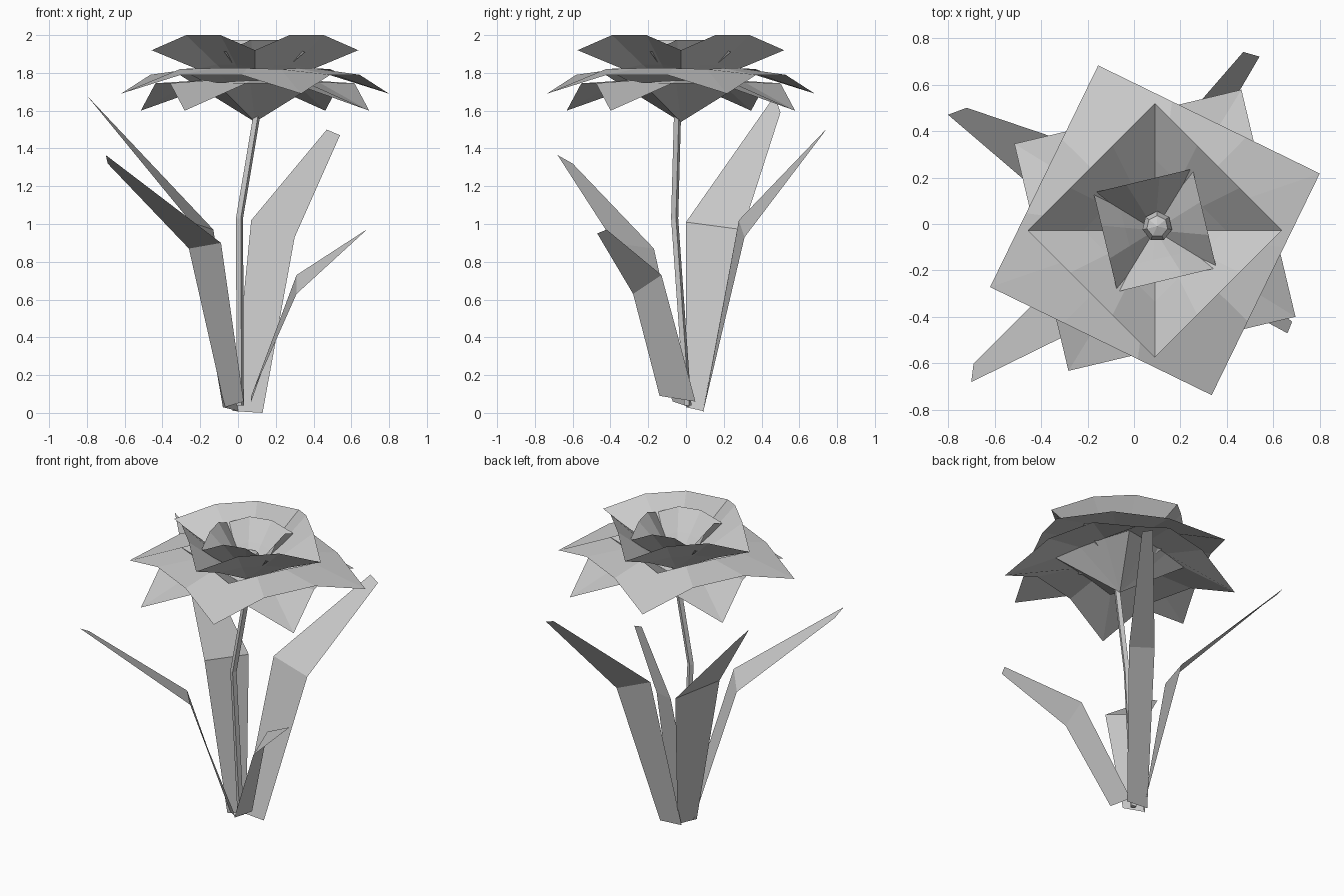
import bpy, bmesh, math
from mathutils import Vector

if "Cube" in bpy.data.objects:
    bpy.data.objects.remove(bpy.data.objects["Cube"])

CX, CY = 0.09, -0.027   # flower axis


def make(name, verts, faces):
    me = bpy.data.meshes.new(name)
    me.from_pydata([tuple(v) for v in verts], [], faces)
    ob = bpy.data.objects.new(name, me)
    bpy.context.collection.objects.link(ob)
    return ob


def petal_layer(name, angle, r, z_centre, z_mid, z_mid_side, z_corner, z_side, mid=0.56):
    """Four cupped petals: a centre point, a mid square and an outer square,
    each square side cut in thirds with its inner points lifted."""
    verts = [Vector((CX, CY, z_centre))]
    for rad, zc, zs in ((r * mid, z_mid, z_mid_side), (r, z_corner, z_side)):
        for k in range(4):
            a, b = (math.radians(angle + 90 * (k + i)) for i in (0, 1))
            p = Vector((CX + rad * math.cos(a), CY + rad * math.sin(a), 0))
            q = Vector((CX + rad * math.cos(b), CY + rad * math.sin(b), 0))
            for t in range(3):
                v = p.lerp(q, t / 3)
                v.z = zs if t else zc
                verts.append(v)
    faces = []
    for i in range(12):
        j = (i + 1) % 12
        faces.append((0, 1 + i, 1 + j))
        faces.append((1 + i, 13 + i, 13 + j, 1 + j))
    return make(name, verts, faces)


# Petal layers, from the lowest to the innermost
petal_layer("petals_lowest", -31.6, 0.71, 1.54, 1.75, 1.76, 1.60, 1.745)
petal_layer("petals_outer", 19, 0.75, 1.61, 1.82, 1.825, 1.69, 1.79)
petal_layer("petals_upper", 0, 0.547, 1.66, 1.82, 1.845, 1.92, 2.0)
petal_layer("petals_inner", 58.5, 0.31, 1.68, 1.81, 1.85, 1.91, 1.975)

# Flower centre
bm = bmesh.new()
bmesh.ops.create_uvsphere(bm, u_segments=7, v_segments=4, radius=0.065)
bmesh.ops.translate(bm, verts=bm.verts, vec=(0.1, -0.01, 1.79))
me = bpy.data.meshes.new("flower_centre")
bm.to_mesh(me)
bm.free()
bpy.context.collection.objects.link(bpy.data.objects.new("flower_centre", me))

# Stem: four-sided tube along a bent path
path = [(0.012, 0.01, 0.04), (0.008, -0.06, 1.03), (0.1, -0.045, 1.58), (0.1, -0.02, 1.75)]
verts, faces = [], []
for x, y, z in path:
    for k in range(4):
        a = math.radians(20 + 90 * k)
        verts.append((x + 0.02 * math.cos(a), y + 0.02 * math.sin(a), z))
for s in range(len(path) - 1):
    for k in range(4):
        n = (k + 1) % 4
        faces.append((4 * s + k, 4 * s + n, 4 * s + 4 + n, 4 * s + 4 + k))
faces.append((3, 2, 1, 0))
make("stem", verts, faces)

# Leaves: flat ribbons given as base, knee and tip edges
leaves = {
    "leaf_back_right": [(0.13, 0.09, 0), (-0.03, 0.09, 0.01),
                        (0.30, 0.31, 0.93), (0.07, 0.28, 1.02),
                        (0.54, 0.72, 1.47), (0.47, 0.74, 1.50)],
    "leaf_back_left": [(0.0, 0.09, 0.01), (-0.08, 0.0, 0.03),
                       (-0.13, 0.30, 0.97), (-0.25, 0.0, 1.01),
                       (-0.72, 0.50, 1.59), (-0.80, 0.47, 1.68)],
    "leaf_front_left": [(-0.07, 0.02, 0.03), (0.03, -0.07, 0.06),
                        (-0.26, -0.17, 0.87), (-0.09, -0.38, 0.90),
                        (-0.69, -0.60, 1.32), (-0.70, -0.68, 1.365)],
    "leaf_front_right": [(0.07, -0.14, 0.09), (0.07, 0.05, 0.06),
                         (0.31, -0.28, 0.63), (0.31, -0.13, 0.73),
                         (0.66, -0.47, 0.95), (0.68, -0.42, 0.97)],
}
for name, pts in leaves.items():
    make(name, pts, [(0, 1, 3, 2), (2, 3, 5, 4)])
